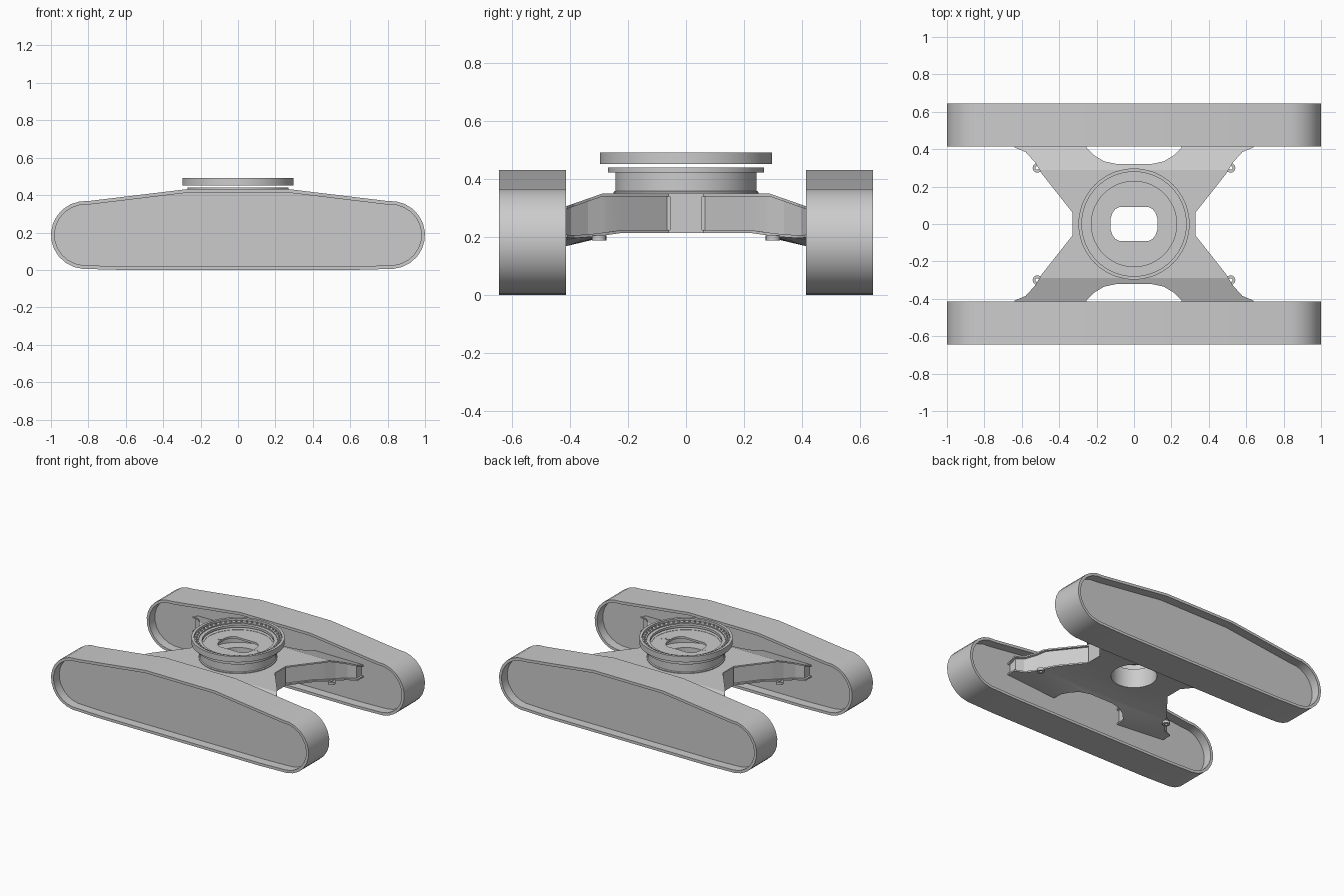
import bpy, bmesh, math
from mathutils import Vector

if "Cube" in bpy.data.objects:
    bpy.data.objects.remove(bpy.data.objects["Cube"])

grey = bpy.data.materials.new("Machine grey")
grey.use_nodes = True
grey.diffuse_color = (0.6, 0.6, 0.6, 1)
grey.node_tree.nodes["Principled BSDF"].inputs["Base Color"].default_value = grey.diffuse_color


def smooth(obj, degrees):
    bpy.ops.object.select_all(action='DESELECT')
    obj.select_set(True)
    bpy.context.view_layer.objects.active = obj
    bpy.ops.object.shade_smooth_by_angle(angle=math.radians(degrees))


def finish(bm, name):
    bmesh.ops.recalc_face_normals(bm, faces=bm.faces)
    mesh = bpy.data.meshes.new(name)
    bm.to_mesh(mesh)
    bm.free()
    mesh.materials.append(grey)
    obj = bpy.data.objects.new(name, mesh)
    bpy.context.collection.objects.link(obj)
    smooth(obj, 30)
    return obj


def loft(loops, closed=False):
    """Skin equal-length loops; cap the ends unless the skin closes on itself."""
    bm = bmesh.new()
    rings = [[bm.verts.new(p) for p in loop] for loop in loops]
    n = len(rings[0])
    pairs = list(zip(rings, rings[1:] + rings[:1]))
    for a, b in pairs if closed else pairs[:-1]:
        for i in range(n):
            j = (i + 1) % n
            bm.faces.new((a[i], a[j], b[j], b[i]))
    if not closed:
        bm.faces.new(rings[0])
        bm.faces.new(rings[-1])
    return bm


def inset(poly, d):
    """Offset a counter-clockwise polygon inward."""
    pts = [Vector(p) for p in poly]
    out = []
    for i, p in enumerate(pts):
        a = (p - pts[i - 1]).normalized()
        b = (pts[(i + 1) % len(pts)] - p).normalized()
        na, nb = Vector((-a.y, a.x)), Vector((-b.y, b.x))
        out.append(p + (na + nb) * d / (1 + na.dot(nb)))
    return out


def circle(r, z, n=72, cx=0, cy=0):
    return [(cx + r * math.cos(math.tau * i / n), cy + r * math.sin(math.tau * i / n), z)
            for i in range(n)]


def lathe(name, profile, n=72, cx=0, cy=0):
    return finish(loft([circle(r, z, n, cx, cy) for r, z in profile], True), name)


def disc(name, r, z0, z1, cx=0, n=72):
    return finish(loft([circle(r, z, n, cx) for z in (z0, z1)]), name)


def cut(objects, cutter):
    """Subtract a helper from each object, then discard the helper."""
    cutter.hide_render = True
    for obj in objects:
        bpy.context.view_layer.objects.active = obj
        mod = obj.modifiers.new("Opening", 'BOOLEAN')
        mod.operation = 'DIFFERENCE'
        mod.solver = 'EXACT'
        mod.object = cutter
        bpy.ops.object.modifier_apply(modifier=mod.name)
        smooth(obj, 10)
    bpy.data.objects.remove(cutter)


# Tracks: rounded belt outline with a recessed panel on each side
half = [(0.62, 0.0)]
for i in range(13):
    a = math.radians(-85 + i * 180 / 12)
    half.append((0.815 + 0.185 * math.cos(a), 0.187 + 0.182 * math.sin(a)))
half.append((0.27, 0.432))
belt = half + [(-x, z) for x, z in reversed(half)]
inner = inset(belt, 0.019)
for side, label in ((1, "back"), (-1, "front")):
    steps = [(inner, 0.478), (inner, 0.415), (belt, 0.415),
             (belt, 0.645), (inner, 0.645), (inner, 0.582)]
    finish(loft([[(p[0], side * y, p[1]) for p in poly] for poly, y in steps]),
           label + "_track")

# X-shaped centre frame: flanged top and bottom plates around a set-in web
quarter = [(0.328, 0.06), (0.49, 0.265), (0.53, 0.33), (0.58, 0.385), (0.64, 0.41),
           (0.64, 0.49), (0.26, 0.49), (0.255, 0.41), (0.21, 0.365), (0.16, 0.335), (0.09, 0.32)]
right_half = [(x, -y) for x, y in reversed(quarter)] + quarter
outline = right_half + [(-x, -y) for x, y in right_half]


def top_z(x, y):
    return 0.35 - 0.35 * max(0, abs(y) - 0.29)


def bottom_z(x, y):
    """Underside dips toward the tracks, most at the inner edge of each arm."""
    reach = min(1, max(0, abs(y) - 0.22) / 0.19)
    across = min(1, max(0, 0.66 - abs(x)) / 0.4)
    return 0.215 - reach * (0.015 + 0.03 * across)


def slab(name, poly, low, high):
    bm = loft([[(p[0], p[1], 0) for p in poly], [(p[0], p[1], 1) for p in poly]])
    for y in (-0.29, -0.22, 0.22, 0.29):
        bmesh.ops.bisect_plane(bm, geom=bm.verts[:] + bm.edges[:] + bm.faces[:],
                               plane_co=(0, y, 0), plane_no=(0, 1, 0))
    bmesh.ops.triangulate(bm, faces=bm.faces)
    for v in bm.verts:
        v.co.z = high(v.co.x, v.co.y) if v.co.z > 0.5 else low(v.co.x, v.co.y)
    return finish(bm, name)


plate = 0.01
frame = [
    slab("frame_top_plate", outline, lambda x, y: top_z(x, y) - plate, top_z),
    slab("frame_web", inset(outline, 0.015),
         lambda x, y: bottom_z(x, y) + plate / 2, lambda x, y: top_z(x, y) - plate / 2),
    slab("frame_bottom_plate", outline, bottom_z, lambda x, y: bottom_z(x, y) + plate),
]

# Round well through the frame
cut(frame, disc("well_cutter", 0.145, 0.1, 0.4))

# Waist blocks and the drilled lugs beside the arms
for sx, label in ((1, "left"), (-1, "right")):
    block = [(sx * x, y) for x, y in ((0.27, -0.055), (0.33, -0.055), (0.33, 0.055), (0.27, 0.055))]
    finish(loft([[(x, y, z) for x, y in block] for z in (0.216, 0.346)]), label + "_waist_block")
    for sy, end in ((1, "back"), (-1, "front")):
        lathe(f"{end}_{label}_lug", [(0.01, 0.188), (0.025, 0.188), (0.025, 0.206), (0.01, 0.206)],
              16, sx * 0.517, sy * 0.3)

# Slewing ring: flanged pedestal below, stepped bearing ring above
lathe("ring_pedestal", [(0.222, 0.345), (0.25, 0.345), (0.25, 0.356), (0.244, 0.36),
                        (0.244, 0.424), (0.27, 0.424), (0.27, 0.44), (0.222, 0.44)])
lathe("bearing_ring", [(0.228, 0.452), (0.297, 0.452), (0.297, 0.492), (0.279, 0.492),
                       (0.279, 0.476), (0.25, 0.476), (0.25, 0.468), (0.228, 0.468)])

# Floor of the ring with a rounded slot
floor = disc("ring_floor", 0.23, 0.424, 0.438)
slot_quarter = [(0.125, 0.03), (0.115, 0.06), (0.1, 0.08), (0.08, 0.09)]
slot_half = [(x, -y) for x, y in reversed(slot_quarter)] + slot_quarter
slot = slot_half + [(-x, -y) for x, y in slot_half]
cut([floor], finish(loft([[(x, y, z) for x, y in slot] for z in (0.4, 0.46)]), "slot_cutter"))

# Small fittings on the floor
for x, r in ((-0.14, 0.012), (0.14, 0.012), (0.175, 0.02)):
    disc("floor_fitting", r, 0.434, 0.44, x, 16)

# Bolts around the bearing, one mesh
bolts = bmesh.new()
count = 48
for i in range(count):
    a = math.tau * i / count
    ret = bmesh.ops.create_cone(bolts, cap_ends=True, segments=6, radius1=0.007,
                                radius2=0.007, depth=0.01)
    bmesh.ops.translate(bolts, verts=ret["verts"],
                        vec=(0.264 * math.cos(a), 0.264 * math.sin(a), 0.479))
finish(bolts, "bearing_bolts")
